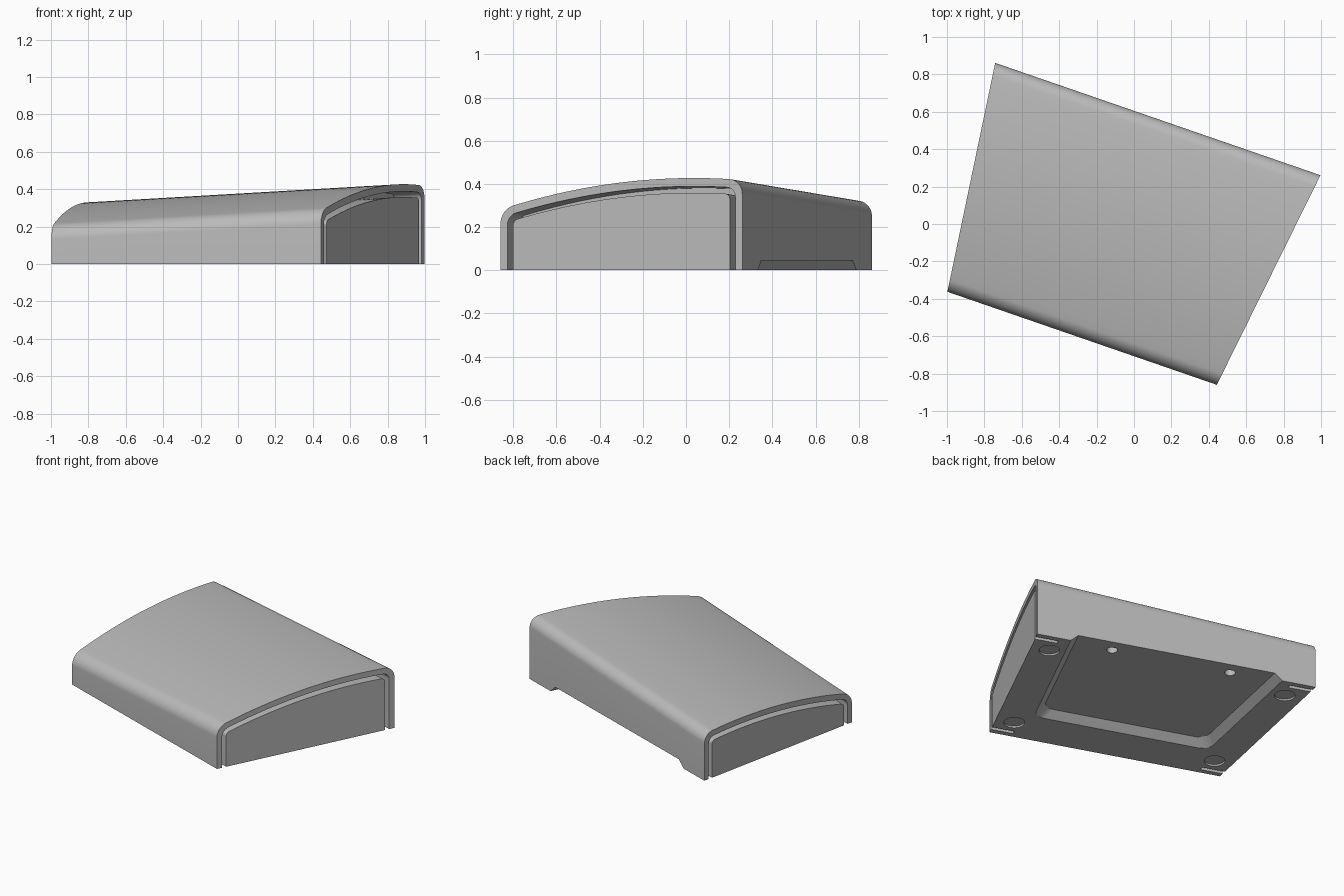
import bpy, bmesh, math
from mathutils import Matrix, Vector

if "Cube" in bpy.data.objects:
    bpy.data.objects.remove(bpy.data.objects["Cube"], do_unlink=True)

HALF_DEPTH = 0.62
TILT = 0.055            # rise of the roof along the length
PLACE = Matrix.Translation((-0.075, -0.025, 0)) @ Matrix.Rotation(math.radians(-19.05), 4, "Z")

grey = bpy.data.materials.new("plain grey")
grey.use_nodes = True
grey.diffuse_color = (0.5, 0.5, 0.5, 1)
grey.node_tree.nodes["Principled BSDF"].inputs["Base Color"].default_value = (0.5, 0.5, 0.5, 1)


def half_width(v):
    """Half length of the trapezoid plan at depth v."""
    return 0.841 + 0.1274 * v


def roof(v, d):
    """Roof height on the centre line, lowered for an inner layer."""
    t = (v + HALF_DEPTH) / (2 * HALF_DEPTH)
    return 0.427 - 0.228 * (t - 0.8) ** 2 - TILT * half_width(v) - 1.07 * d


def corner(a, b, c, n=10):
    """Round corner from a to c with b as the sharp point."""
    pts = []
    for i in range(n + 1):
        s = i / n
        wa, wb, wc = (1 - s) ** 2, 1.5 * s * (1 - s), s * s
        pts.append((wa * Vector(a) + wb * Vector(b) + wc * Vector(c)) / (wa + wb + wc))
    return pts


def profile(d):
    """Arched cross-section, offset inwards by d."""
    v0, v1 = -HALF_DEPTH + d, HALF_DEPTH - d
    r = 0.066 - 0.65 * d
    a, b = v0 + r, v1 - r
    pts = [Vector((v0, 0))]
    pts += corner((v0, roof(v0, d) - r), (v0, roof(v0, d)), (a, roof(a, d)))
    for i in range(1, 28):
        v = a + (b - a) * i / 28
        pts.append(Vector((v, roof(v, d))))
    pts += corner((b, roof(b, d)), (v1, roof(v1, d)), (v1, roof(v1, d) - r))
    return pts + [Vector((v1, 0))]


def solid(name, ring_a, ring_b):
    """Closed solid between two matching rings of points."""
    bm = bmesh.new()
    a = [bm.verts.new(PLACE @ Vector(p)) for p in ring_a]
    b = [bm.verts.new(PLACE @ Vector(p)) for p in ring_b]
    n = len(a)
    for i in range(n):
        j = (i + 1) % n
        bm.faces.new((a[i], a[j], b[j], b[i]))
    bm.faces.new(a)
    bm.faces.new(b)
    bmesh.ops.recalc_face_normals(bm, faces=bm.faces)
    mesh = bpy.data.meshes.new(name)
    bm.to_mesh(mesh)
    bm.free()
    mesh.materials.append(grey)
    ob = bpy.data.objects.new(name, mesh)
    bpy.context.collection.objects.link(ob)
    return ob


def loft(name, section, inset=0.0):
    """Run a section along the length, ending at the slanted ends."""
    rings = []
    for side in (-1, 1):
        ring = []
        for v, z in section:
            u = side * (half_width(v) - inset)
            ring.append((u, v, z + TILT * u if z > 0 else 0))
        rings.append(ring)
    return solid(name, *rings)


def disc(name, u, v, r, z0, z1):
    ring = [(u + r * math.cos(k * math.tau / 32), v + r * math.sin(k * math.tau / 32)) for k in range(32)]
    return solid(name, [(x, y, z0) for x, y in ring], [(x, y, z1) for x, y in ring])


def tray_ring(z, margin, front, r=0.07):
    """Outline of the underside recess, open past the back wall."""
    back = 0.75
    wf, wb = half_width(front) - margin, half_width(back) - margin
    side = half_width(front + r) - margin
    right = corner((side, front + r), (wf, front), (wf - r, front), 8)
    pts = [(wb, back)] + [tuple(p) for p in right]
    pts += [(-x, y) for x, y in reversed(pts)]
    return [(x, y, z) for x, y in pts]


def cut(ob, cutter):
    mod = ob.modifiers.new("cut", "BOOLEAN")
    mod.operation = "DIFFERENCE"
    mod.solver = "EXACT"
    mod.object = cutter
    bpy.context.view_layer.objects.active = ob
    bpy.ops.object.modifier_apply(modifier=mod.name)


# Outer shell, hidden spacer that sets the groove depth, and inner body
outer, middle, inner = profile(0), profile(0.036), profile(0.064)
shell = loft("outer_shell", outer + middle[::-1])
spacer = loft("groove_spacer", middle + inner[::-1], 0.15)
body = loft("inner_body", inner)

# Underside tray with sloped sides, running out through the back wall
slope = 0.05 / 0.045
low = -0.02
tray = solid("tray_cutter",
             tray_ring(low, 0.22 + low * slope, -0.34 + low * slope),
             tray_ring(0.045, 0.27, -0.29))
for part in (shell, spacer, body):
    cut(part, tray)

# Round foot sockets and screw holes
cutters = [tray]
for side in (-1, 1):
    for v in (-0.455, 0.455):
        cutters.append(disc("foot_cutter", side * (half_width(v) - 0.12), v, 0.064, -0.02, 0.012))
    cutters.append(disc("screw_cutter", side * 0.39, 0.525, 0.034, 0.02, 0.11))
for c in cutters[1:]:
    cut(body, c)
for c in cutters:
    bpy.data.objects.remove(c, do_unlink=True)

# Smooth curved faces, crisp edges
bpy.ops.object.select_all(action="DESELECT")
for part in (shell, spacer, body):
    part.select_set(True)
bpy.context.view_layer.objects.active = body
bpy.ops.object.shade_smooth_by_angle(angle=math.radians(25))
